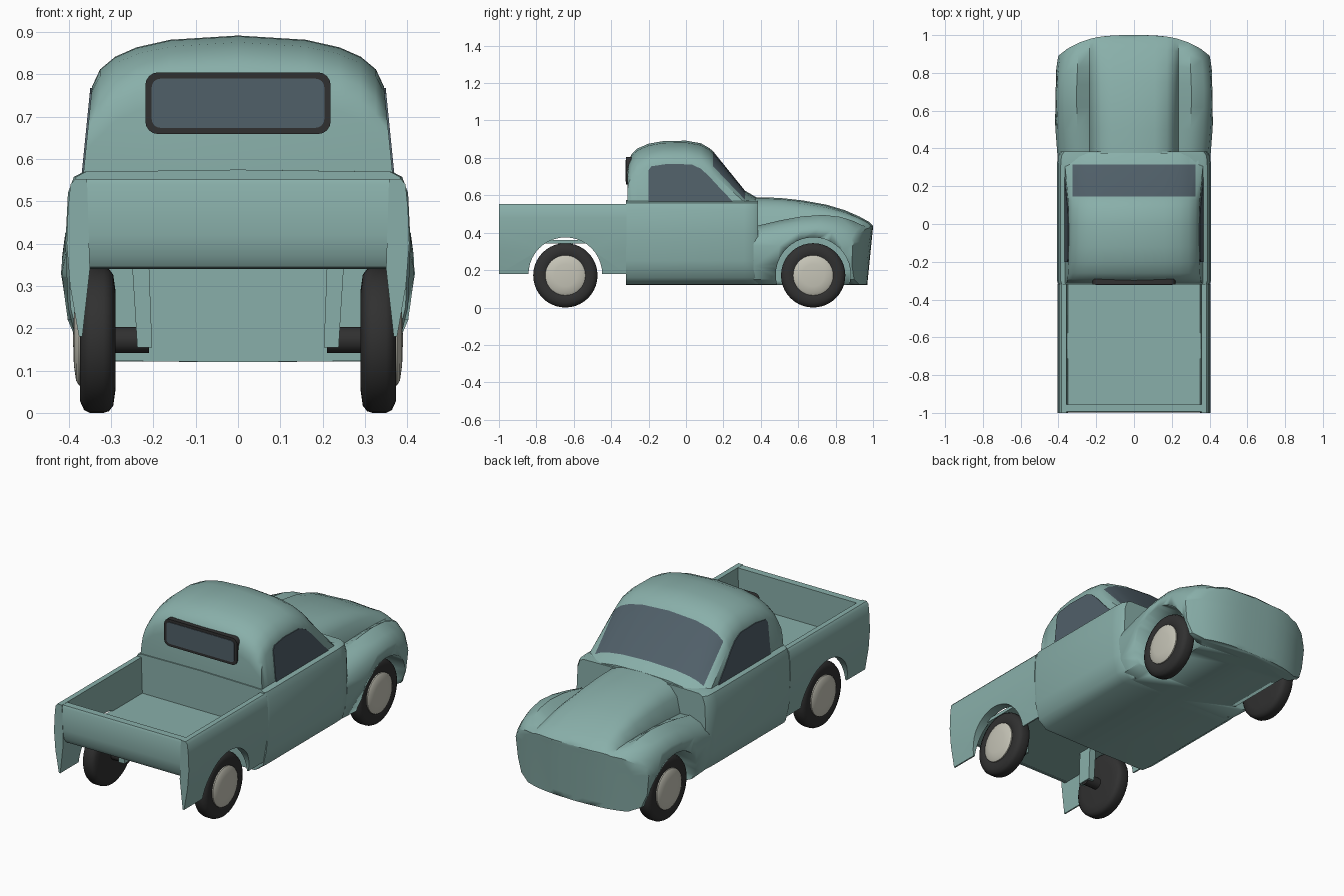
import bpy, bmesh, math
from mathutils import Matrix

cube = bpy.data.objects.get("Cube")
if cube:
    bpy.data.objects.remove(cube)


def material(name, rgb):
    m = bpy.data.materials.new(name)
    m.use_nodes = True
    m.diffuse_color = (*rgb, 1)
    m.node_tree.nodes["Principled BSDF"].inputs["Base Color"].default_value = (*rgb, 1)
    return m


PAINT = material("sage_green_paint", (0.25, 0.43, 0.40))
GLASS = material("blue_grey_glass", (0.08, 0.115, 0.14))
RUBBER = material("black_rubber", (0.03, 0.03, 0.03))
CREAM = material("cream_hubcap", (0.56, 0.55, 0.47))


def finish(name, bm, *mats, angle=40):
    bmesh.ops.remove_doubles(bm, verts=bm.verts, dist=0.0005)
    bmesh.ops.recalc_face_normals(bm, faces=bm.faces)
    me = bpy.data.meshes.new(name)
    bm.to_mesh(me)
    bm.free()
    ob = bpy.data.objects.new(name, me)
    bpy.context.collection.objects.link(ob)
    for m in mats:
        me.materials.append(m)
    bpy.ops.object.select_all(action='DESELECT')
    ob.select_set(True)
    bpy.context.view_layer.objects.active = ob
    bpy.ops.object.shade_smooth_by_angle(angle=math.radians(angle))
    return ob


def loft(halves, cap_end=True):
    """Skin mirrored half sections, each running from the top centre to the bottom centre."""
    bm = bmesh.new()
    rings = []
    for half in halves:
        full = half + [(-x, y, z) for x, y, z in half[-2:0:-1]]
        rings.append([bm.verts.new(p) for p in full])
    n = len(rings[0])
    for a, b in zip(rings, rings[1:]):
        for i in range(n):
            bm.faces.new((a[i], a[(i + 1) % n], b[(i + 1) % n], b[i]))
    bm.faces.new(rings[0])
    if cap_end:
        bm.faces.new(rings[-1])
    return bm


def prism(bm, start, end):
    a = [bm.verts.new(p) for p in start]
    b = [bm.verts.new(p) for p in end]
    bm.faces.new(a)
    bm.faces.new(b)
    for i in range(len(a)):
        j = (i + 1) % len(a)
        bm.faces.new((a[i], a[j], b[j], b[i]))


def lathe(profile, x_sign, y, z, steps=40):
    """Spin (radius, x) points about a sideways axle."""
    bm = bmesh.new()
    vs = [bm.verts.new((x * x_sign, y, z + r)) for r, x in profile]
    es = [bm.edges.new(p) for p in zip(vs, vs[1:])]
    bmesh.ops.spin(bm, geom=vs + es, cent=(0, y, z), axis=(1, 0, 0),
                   angle=math.tau, steps=steps)
    return bm


def cut_arch(ob, s, y, z, radius, inner):
    bm = bmesh.new()
    place = Matrix.Translation((s * (inner + 0.15), y, z)) @ Matrix.Rotation(math.pi / 2, 4, 'Y')
    bmesh.ops.create_cone(bm, cap_ends=True, segments=40, radius1=radius,
                          radius2=radius, depth=0.3, matrix=place)
    cutter = finish("arch_cutter", bm, PAINT)
    cutter.hide_render = True
    mod = ob.modifiers.new("wheel_arch", 'BOOLEAN')
    mod.operation = 'DIFFERENCE'
    mod.solver = 'EXACT'
    mod.object = cutter
    bpy.context.view_layer.objects.active = ob
    bpy.ops.object.modifier_apply(modifier=mod.name)
    bpy.data.objects.remove(cutter)


# Lower cab: rounded door section up to the belt line
belt = [(0, .575), (.365, .57), (.388, .558), (.402, .52), (.408, .4),
        (.402, .25), (.38, .16), (.33, .123), (0, .12)]
finish("cab_lower", loft([[(x * k, y, z) for x, z in belt]
                          for y, k in ((-.32, .985), (-.30, 1), (.31, 1), (.36, .99), (.385, .95))]), PAINT)


# Cab top: crowned roof, flat leaning sides, raked windscreen
def side_x(z):
    return .365 - .1 * (z - .57)


def cab_section(y, zt):
    k = .6 if y > .3 else 1
    z1 = max(zt - .12 * k, .56)
    return ([(x, y, zt - d * k) for x, d in ((0, 0), (.16, .01), (.24, .028), (.29, .05), (.326, .08))]
            + [(side_x(z1), y, z1), (side_x(.54), y, .54), (0, y, .54)])


roof = ((-.314, .74), (-.308, .785), (-.29, .822), (-.26, .85), (-.2, .876), (-.12, .89), (0, .892),
        (.08, .878), (.125, .852), (.145, .835), (.315, .625), (.375, .59))
bm = loft([cab_section(*r) for r in roof])
for f in bm.faces:
    c = f.calc_center_median()
    if .16 < c.y < .3 and abs(c.x) < .32 and c.z > .6:
        f.material_index = 1
finish("cab_top", bm, PAINT, GLASS)

# Side windows
pane = ((-.2, .567), (-.2, .735), (-.185, .755), (-.1, .768), (.03, .765), (.08, .742),
        (.125, .7), (.18, .64), (.25, .567))
for s, side in ((1, "left"), (-1, "right")):
    bm = bmesh.new()
    prism(bm, *[[(s * (side_x(z) + d), y, z) for y, z in pane] for d in (-.004, .004)])
    finish(side + "_window", bm, GLASS)


# Rear window with its dark surround
def rounded(w, h, r, y, zc):
    return [(sx * (w - r) + r * math.cos(a), y, zc + sz * (h - r) + r * math.sin(a))
            for q, (sx, sz) in enumerate(((1, 1), (-1, 1), (-1, -1), (1, -1)))
            for a in [math.pi / 2 * (q + t / 4) for t in range(5)]]


for name, w, h, r, y0, y1, m in (("rear_window_surround", .219, .073, .03, -.321, -.285, RUBBER),
                                 ("rear_window", .204, .058, .02, -.324, -.318, GLASS)):
    bm = bmesh.new()
    prism(bm, rounded(w, h, r, y0, .732), rounded(w, h, r, y1, .732))
    finish(name, bm, m)


# Nose: bonnet, creased into full fenders, closed by a bowed front
def nose_point(x, y, z):
    r = min(max((y - .6) / .4, 0), 1)
    return (x, y - r * (.1 * abs(x / .4) ** 3 + .1 * max(.43 - z, 0)), z)


def nose_section(y, zt, zv, zf, w):
    pts = [(0, zt), (.11, zt - .006), (.175, zt - .15 * (zt - zv)), (.215, zt - .45 * (zt - zv)),
           (.235, zv), (.72 * w, zf), (.88 * w, zf - .025), (.97 * w, zf - .07), (w, .33),
           (.97 * w, .22), (.9 * w, .15), (.75 * w, .122), (0, .12)]
    return [nose_point(x, y, z) for x, z in pts]


nose = ((.36, .59, .43, .432, .405), (.5, .586, .44, .465, .416), (.62, .573, .447, .487, .421),
        (.75, .55, .45, .495, .421), (.85, .52, .449, .485, .416), (.93, .485, .445, .462, .41),
        (.98, .457, .436, .438, .404), (1.0, .437, .425, .42, .4))
halves = [nose_section(*n) for n in nose]
bm = loft(halves, cap_end=False)
rows = []
for x, _, z in halves[-1]:
    rows.append([bm.verts.new(nose_point(x * u / 6, 1.0, z)) for u in range(-6, 7)])
for a, b in zip(rows, rows[1:]):
    for i in range(12):
        bm.faces.new((a[i], a[i + 1], b[i + 1], b[i]))
bmesh.ops.remove_doubles(bm, verts=bm.verts, dist=0.0005)
bmesh.ops.dissolve_degenerate(bm, edges=bm.edges, dist=0.0005)
front = finish("bonnet_and_fenders", bm, PAINT)
for s in (1, -1):
    cut_arch(front, s, .68, .175, .2, .27)
bpy.ops.object.shade_smooth_by_angle(angle=math.radians(40))

# Load bed: two side panels, tailgate and floor
panel = ((.357, .553), (.385, .553), (.396, .54), (.402, .48), (.405, .4), (.397, .3),
         (.376, .18), (.368, .18), (.35, .34))
for s, side in ((1, "left"), (-1, "right")):
    bm = bmesh.new()
    prism(bm, *[[(s * x, y, z) for x, z in panel] for y in (-1, -.318)])
    ob = finish(side + "_bed_side", bm, PAINT)
    cut_arch(ob, s, -.645, .178, .197, .3)
    bpy.ops.object.shade_smooth_by_angle(angle=math.radians(40))

gate = ((-.955, .552), (-.993, .552), (-.999, .54), (-.999, .42), (-.992, .37), (-.975, .345), (-.955, .34))
bm = bmesh.new()
prism(bm, *[[(x, y, z) for y, z in gate] for x in (-.385, .385)])
finish("tailgate", bm, PAINT)

bm = bmesh.new()
prism(bm, *[[(x, y, z) for x, y in ((-.36, -.97), (.36, -.97), (.36, -.31), (-.36, -.31))]
            for z in (.343, .36)])
finish("bed_floor", bm, PAINT)

# Rear axle stubs and their hangers
for s, side in ((1, "left"), (-1, "right")):
    finish(side + "_axle", lathe([(0, .21), (.031, .21), (.031, .3), (0, .3)], s, -.645, .172, 16), RUBBER)
    bm = bmesh.new()
    prism(bm, *[[(s * x, y, z) for x, z in ((.203, .155), (.238, .155), (.25, .345), (.21, .345))]
                for y in (-.685, -.605)])
    finish(side + "_axle_hanger", bm, PAINT)

# Wheels: rounded tyre and domed hubcap
tyre = ((0, .29), (.12, .29), (.155, .295), (.168, .305), (.172, .318), (.172, .35),
        (.165, .364), (.145, .373), (.112, .373), (.1, .365), (0, .365))
cap = ((0, .365), (.107, .365), (.107, .376), (.095, .383), (.06, .388), (0, .39))
for s, side in ((1, "left"), (-1, "right")):
    for y, end in ((.68, "front"), (-.645, "rear")):
        finish(f"{end}_{side}_tyre", lathe(tyre, s, y, .172), RUBBER)
        finish(f"{end}_{side}_hubcap", lathe(cap, s, y, .172), CREAM)
